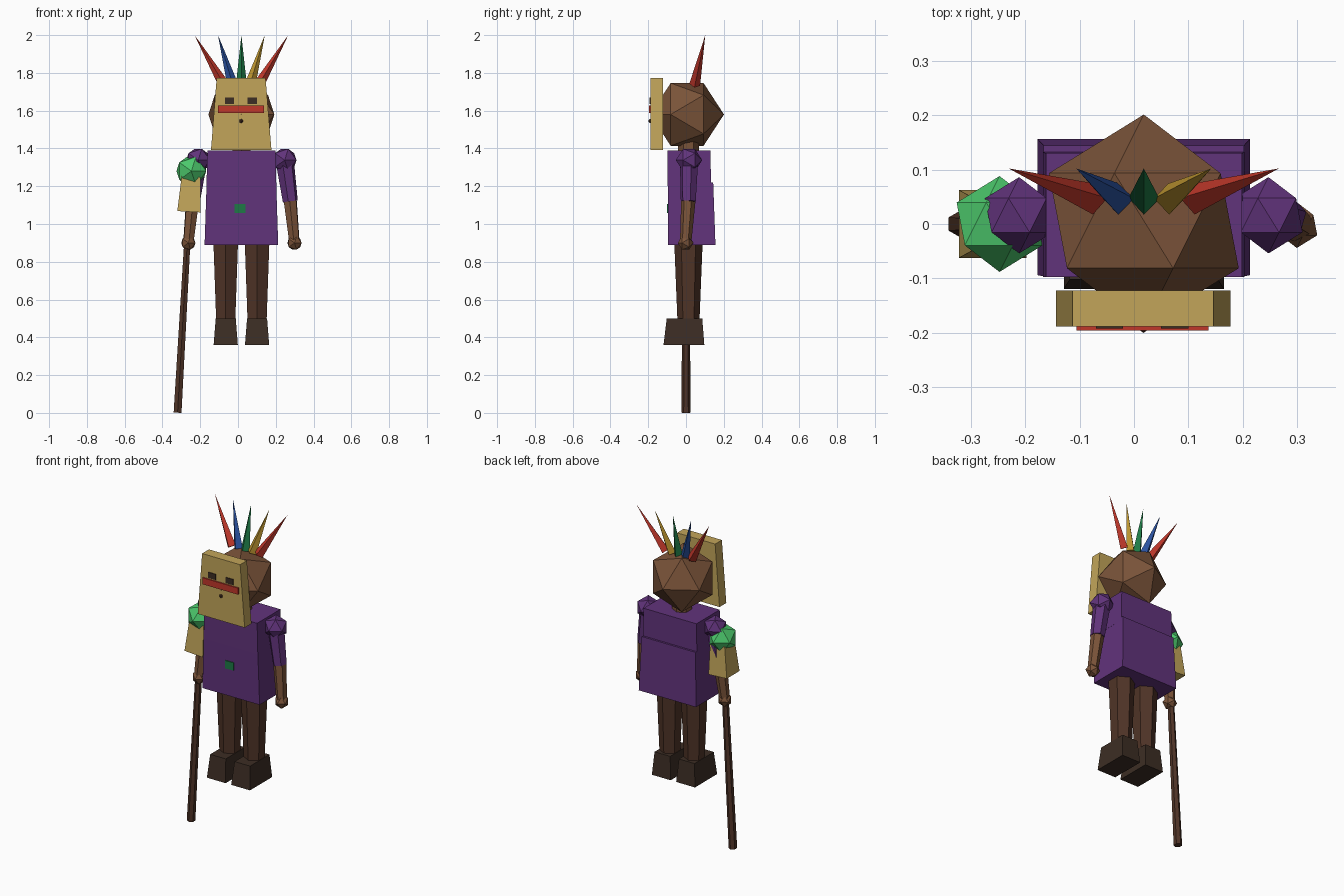
import bpy, bmesh, math
from mathutils import Vector, Matrix

if "Cube" in bpy.data.objects:
    bpy.data.objects.remove(bpy.data.objects["Cube"])

CX = 0.018  # body centre line


def material(name, rgb):
    m = bpy.data.materials.new(name)
    lin = [((c / 255 + 0.055) / 1.055) ** 2.4 for c in rgb]
    m.diffuse_color = (*lin, 1)
    m.use_nodes = True
    m.node_tree.nodes["Principled BSDF"].inputs["Base Color"].default_value = m.diffuse_color
    return m


PURPLE = material("purple_cloth", (97, 51, 123))
SKIN = material("brown_skin", (122, 83, 57))
BARK = material("dark_brown", (80, 52, 39))
SHOE = material("darkest_brown", (60, 45, 36))
TAN = material("tan_wood", (194, 165, 90))
RED = material("red", (192, 55, 42))
BLUE = material("blue", (42, 82, 160))
GREEN = material("deep_green", (30, 122, 70))
EMERALD = material("emerald", (76, 200, 108))
GOLD = material("gold", (190, 150, 48))


def finish(bm, name, mat):
    bmesh.ops.recalc_face_normals(bm, faces=bm.faces[:])
    me = bpy.data.meshes.new(name)
    bm.to_mesh(me)
    bm.free()
    me.materials.append(mat)
    ob = bpy.data.objects.new(name, me)
    bpy.context.collection.objects.link(ob)
    return ob


def block(name, mat, low, high, z0, z1):
    """Tapered box: low and high are (x0, x1, y0, y1) at heights z0 and z1."""
    bm = bmesh.new()
    bmesh.ops.create_cube(bm, size=2)
    for v in bm.verts:
        r, z = (high, z1) if v.co.z > 0 else (low, z0)
        v.co = (r[1] if v.co.x > 0 else r[0], r[3] if v.co.y > 0 else r[2], z)
    return finish(bm, name, mat)


def rod(name, mat, a, b, r1, r2, sides=6, turn=0):
    """Tapered prism from point a to point b."""
    a, b = Vector(a), Vector(b)
    d = b - a
    rot = Vector((0, 0, 1)).rotation_difference(d).to_matrix().to_4x4()
    bm = bmesh.new()
    bmesh.ops.create_cone(bm, cap_ends=True, segments=sides, radius1=r1,
                          radius2=r2, depth=d.length,
                          matrix=Matrix.Translation((a + b) / 2) @ rot @ Matrix.Rotation(turn, 4, 'Z'))
    bmesh.ops.remove_doubles(bm, verts=bm.verts[:], dist=1e-5)
    return finish(bm, name, mat)


def ball(name, mat, c, r):
    """Twenty-sided ball with a corner pointing forward."""
    bm = bmesh.new()
    bmesh.ops.create_icosphere(bm, subdivisions=1, radius=r,
                               matrix=Matrix.Translation(c) @ Matrix.Rotation(math.pi / 2, 4, 'X'))
    return finish(bm, name, mat)


# Robe: upper chest and wider skirt
block("robe_top", PURPLE, (CX - .185, CX + .185, -.097, .132),
      (CX - .18, CX + .18, -.097, .13), 1.2, 1.39)
block("robe_skirt", PURPLE, (CX - .195, CX + .195, -.094, .156),
      (CX - .184, CX + .184, -.096, .144), .89, 1.22)
block("belt_gem", GREEN, (-.018, .04, -.101, -.092), (-.018, .04, -.101, -.092), 1.057, 1.105)

# Head and neck
rod("neck", SKIN, (CX, .013, 1.36), (CX, .013, 1.46), .055, .055)
ball("head", SKIN, (CX, .006, 1.58), .195)

# Mask with eyes, band and mouth
block("mask", TAN, (-.143, .177, -.188, -.122), (-.113, .146, -.188, -.122), 1.392, 1.772)
for side, x in (("left", -.07), ("right", .05)):
    e = (x, x + .05, -.192, -.185)
    block("eye_" + side, SHOE, e, e, 1.635, 1.67)
band = (-.106, .137, -.196, -.187)
block("mask_band", RED, band, band, 1.588, 1.628)
ball("mask_mouth", BARK, (.017, -.188, 1.545), .012)

# Crown of feathers
for i, mat in enumerate((RED, BLUE, GREEN, GOLD, RED)):
    k = i - 2
    rod("feather_%d" % (i + 1), mat, (CX + .046 * k, .046, 1.737),
        (CX + .124 * k, .102, 2.0), .029, 0, 4)

# Arms and legs, mirrored about the centre line
for side, s in (("left", -1), ("right", 1)):
    shoulder = (CX + s * .229, .016, 1.338)
    elbow = (CX + s * .259, .012, 1.12)
    wrist = (CX + s * .281, -.002, .9)
    ball("shoulder_" + side, PURPLE, shoulder, .07)
    rod("sleeve_" + side, PURPLE, shoulder, elbow, .05, .041)
    rod("forearm_" + side, SKIN, elbow, wrist, .038, .03)
    ball("hand_" + side, SKIN, wrist, .042)

    lx = CX + s * .083
    rod("leg_" + side, BARK, (lx, .013, .48), (lx, .013, .95), .058, .077)
    block("shoe_" + side, SHOE, (lx - .064, lx + .064, -.119, .097),
          (lx - .053, lx + .053, -.102, .086), .36, .5)


# Staff with collar and orb
def staff_at(z):
    return (-.32 + .057 * z, 0, z)


rod("staff", BARK, staff_at(.001), staff_at(1.28), .024, .017)
rod("staff_collar", TAN, staff_at(1.065), staff_at(1.25), .088, .07, 4, math.pi / 4)
ball("staff_orb", EMERALD, (-.247, 0, 1.28), .088)
